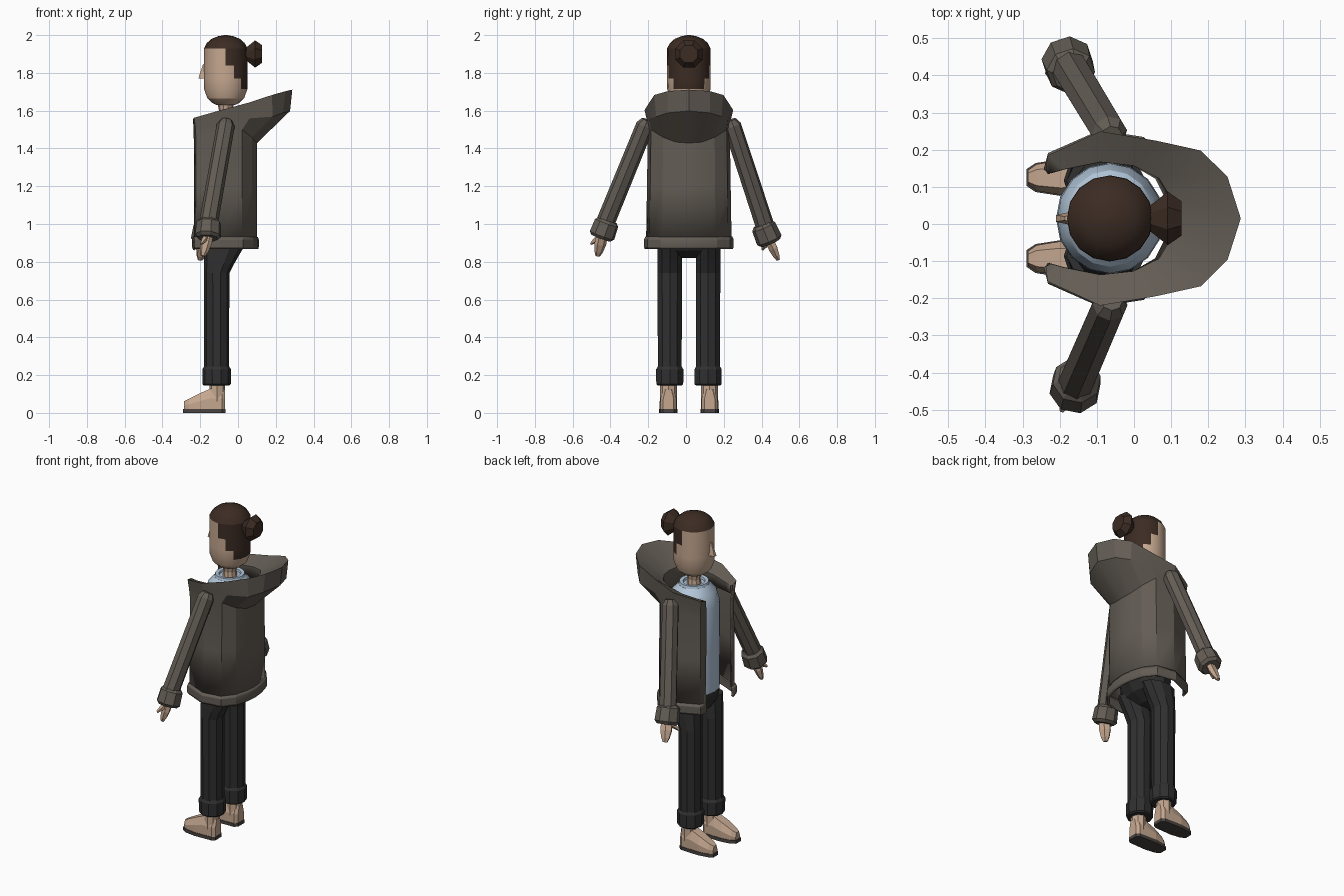
import bpy, bmesh, math
from mathutils import Vector

if "Cube" in bpy.data.objects:
    bpy.data.objects.remove(bpy.data.objects["Cube"])

CY = 0.015   # body centre line


def material(name, col):
    m = bpy.data.materials.new(name)
    m.diffuse_color = (*col, 1)
    m.use_nodes = True
    m.node_tree.nodes["Principled BSDF"].inputs["Base Color"].default_value = m.diffuse_color
    return m


SKIN = material("skin", (0.56, 0.39, 0.28))
HAIR = material("dark_hair", (0.045, 0.025, 0.017))
COAT = material("grey_brown_coat", (0.125, 0.108, 0.09))
PANTS = material("charcoal_trousers", (0.029, 0.029, 0.029))
SHIRT = material("pale_blue_shirt", (0.45, 0.57, 0.70))
SOLE = material("dark_sole", (0.065, 0.055, 0.05))


def loft(name, rings, mats, closed=True, cap=True, smooth=None, rule=None):
    """Skin a list of equal-length point rings."""
    bm = bmesh.new()
    rows = [[bm.verts.new(p) for p in r] for r in rings]
    n = len(rows[0])
    for a, b in zip(rows, rows[1:]):
        for i in range(n if closed else n - 1):
            j = (i + 1) % n
            bm.faces.new((a[i], a[j], b[j], b[i]))
    if cap:
        bm.faces.new(rows[0])
        bm.faces.new(rows[-1])
    bmesh.ops.recalc_face_normals(bm, faces=bm.faces)
    if rule:
        for f in bm.faces:
            f.material_index = rule(f.calc_center_median())
    me = bpy.data.meshes.new(name)
    bm.to_mesh(me)
    bm.free()
    for m in mats:
        me.materials.append(m)
    ob = bpy.data.objects.new(name, me)
    bpy.context.collection.objects.link(ob)
    if smooth:
        bpy.ops.object.select_all(action='DESELECT')
        ob.select_set(True)
        bpy.context.view_layer.objects.active = ob
        bpy.ops.object.shade_smooth_by_angle(angle=math.radians(smooth))
    return ob


def stack(name, rows, sides, mats, **kw):
    """Upright body from rows of (z, centre x, centre y, radius x, radius y)."""
    rings = []
    for z, cx, cy, rx, ry in rows:
        angs = [2 * math.pi * i / sides for i in range(sides)]
        rings.append([(cx + rx * math.cos(a), cy + ry * math.sin(a), z) for a in angs])
    return loft(name, rings, mats, **kw)


def limb(name, a, b, rows, sides, mat, flat=1.0):
    """Tapered limb from a to b, rows of (fraction along, radius)."""
    a, b = Vector(a), Vector(b)
    q = (b - a).to_track_quat('Z', 'Y')
    rings = []
    for t, r in rows:
        c = a.lerp(b, t)
        angs = [2 * math.pi * (i + 0.5) / sides for i in range(sides)]
        rings.append([c + q @ Vector((r * math.cos(g), flat * r * math.sin(g), 0)) for g in angs])
    return loft(name, rings, [mat])


# Head: hair is chosen by height and by angle from the back
HX = -0.065


def hair_rule(c):
    ang = math.degrees(abs(math.atan2(c.y - CY, c.x - HX)))
    if c.z > 1.93:
        return 1
    limit = 90 if c.z > 1.84 else 67.5 if c.z > 1.77 else 45 if c.z > 1.715 else 0
    return int(ang < limit)


head_rows = [(1.63, .05), (1.64, .07), (1.665, .097), (1.715, .115), (1.77, .116), (1.84, .116),
             (1.93, .115), (1.958, .1), (1.98, .075), (1.994, .04), (2.0, .008)]
stack("head", [(z, HX, CY, r, r) for z, r in head_rows], 16, [SKIN, HAIR], smooth=25, rule=hair_rule)
stack("neck", [(1.54, HX, CY, .045, .045), (1.60, HX, CY, .036, .036), (1.65, HX, CY, .045, .045)], 10, [SKIN])

# Nose wedge
loft("nose", [[(-.17, CY - .018, 1.77), (-.21, CY - .009, 1.77), (-.21, CY + .009, 1.77), (-.17, CY + .018, 1.77)],
              [(-.17, CY - .01, 1.85), (-.186, CY - .005, 1.845), (-.186, CY + .005, 1.845), (-.17, CY + .01, 1.85)]],
     [SKIN])

# Hair bun
limb("hair_bun", (.035, CY, 1.90), (.128, CY, 1.90), [(0, .035), (.15, .042), (.6, .078), (1, .05)], 8, HAIR)

# Shirt with a low round collar
stack("shirt", [(.94, HX, CY, .142, .15), (1.2, HX, CY, .145, .15), (1.46, HX, CY, .142, .148),
                (1.53, HX, CY, .12, .13), (1.57, HX, CY, .085, .09)], 16, [SHIRT], smooth=25)
stack("shirt_collar", [(1.55, HX, CY, .09, .095), (1.585, HX, CY, .08, .085), (1.583, HX, CY, .06, .065),
                       (1.56, HX, CY, .055, .06)], 16, [SHIRT])

# Open coat and hood: half sections (x, half width, z) from front edge to centre back
BODY = [(-.23, .125), (-.22, .165), (-.09, .222), (.02, .205), (.07, .14), (.09, .07), (.097, 0)]


def body_row(z, s, k=1.0):
    return [(HX + (x - HX) * s, w * s * k, z) for x, w in BODY]


coat_rows = [
    body_row(.93, 1.0),
    body_row(1.2, 1.0, .98),
    [(x, w * .96, z) for (x, w), z in zip(BODY, (1.44, 1.45, 1.49, 1.50, 1.46, 1.435, 1.43))],
    [(-.232, .125, 1.50), (-.222, .165, 1.51), (-.09, .218, 1.55), (.06, .205, 1.56),
     (.18, .17, 1.57), (.235, .11, 1.59), (.272, 0, 1.60)],
    [(-.235, .13, 1.552), (-.23, .168, 1.56), (-.09, .232, 1.60), (.06, .207, 1.64),
     (.18, .18, 1.68), (.25, .11, 1.70), (.285, 0, 1.708)],
    [(-.225, .125, 1.545), (-.19, .135, 1.55), (-.09, .155, 1.565), (.0, .145, 1.58),
     (.07, .11, 1.59), (.10, .06, 1.595), (.11, 0, 1.595)],
    [(-.225, .125, 1.50), (-.19, .135, 1.50), (-.09, .155, 1.50), (.0, .145, 1.50),
     (.06, .11, 1.50), (.085, .06, 1.50), (.09, 0, 1.50)],
]


def mirrored(row):
    left = [(x, CY - w, z) for x, w, z in row]
    right = [(x, CY + w, z) for x, w, z in row[-2::-1]]
    return left + right


def coat_part(name, rows, thick):
    ob = loft(name, [mirrored(r) for r in rows], [COAT], closed=False, cap=False, smooth=20)
    mod = ob.modifiers.new("cloth_thickness", 'SOLIDIFY')
    mod.thickness = thick
    mod.offset = 0


coat_part("coat_and_hood", coat_rows, .008)
coat_part("coat_hem", [body_row(.87, 1.02), body_row(.88, 1.04), body_row(.915, 1.04), body_row(.93, 1.01)], .014)

# Sleeves, cuffs and hands
arms = {
    "right": ((-.06, -.205, 1.55), (-.157, -.43, 1.0), (-.153, -.415, 1.02), (-.16, -.45, .925),
              (-.185, -.467, .83), (-.195, -.503, .895)),
    "left": ((-.06, .235, 1.55), (-.175, .425, .97), (-.168, .405, 1.0), (-.182, .447, .90),
             (-.2, .488, .81), (-.235, .405, .865)),
}
for side, (sh, wr, c0, c1, tip, thumb) in arms.items():
    limb(side + "_sleeve", sh, wr, [(0, .03), (.05, .048), (1, .05)], 8, COAT)
    limb(side + "_cuff", c0, c1, [(0, .052), (.15, .066), (.85, .07), (1, .055)], 8, COAT)
    base = Vector(c0).lerp(Vector(c1), .8)
    limb(side + "_hand", base, tip, [(0, .034), (.45, .036), (.8, .026), (1, .014)], 6, SKIN, .7)
    limb(side + "_thumb", base, thumb, [(0, .018), (.6, .015), (1, .007)], 5, SKIN)

# Trousers: hips, legs and turned-up cuffs
stack("hips", [(.82, -.105, CY, .05, .09), (.86, -.08, CY, .1, .155), (.91, -.07, CY, .125, .165),
               (.96, HX, CY, .13, .14)], 12, [PANTS])
for side, y in (("right", -.086), ("left", .117)):
    stack(side + "_leg", [(.17, -.113, y, .066, .066), (.74, -.113, y, .067, .068), (.79, -.1, y, .08, .068),
                          (.88, -.075, y, .107, .068)], 10, [PANTS])
    stack(side + "_leg_cuff", [(.145, -.113, y, .067, .067), (.152, -.113, y, .075, .075),
                               (.23, -.113, y, .076, .076), (.245, -.113, y, .067, .067)], 10, [PANTS])
    # Ankle, foot and sole
    fy = y - .007 if side == "right" else y + .008
    stack(side + "_ankle", [(.06, -.11, fy, .042, .045), (.18, -.11, fy, .042, .045)], 8, [SKIN])
    foot = []
    for x, w, h in ((-.285, .02, .062), (-.262, .036, .074), (-.2, .046, .105), (-.145, .044, .128),
                    (-.085, .042, .128), (-.068, .028, .12)):
        foot.append([(x, fy - w, .018), (x, fy - w, .6 * h), (x, fy - .6 * w, h),
                     (x, fy + .6 * w, h), (x, fy + w, .6 * h), (x, fy + w, .018)])
    loft(side + "_foot", foot, [SKIN])
    outline = [(-.29, .022), (-.265, .039), (-.2, .049), (-.085, .045), (-.066, .03)]
    edge = [(x, fy - w) for x, w in outline] + [(x, fy + w) for x, w in outline[::-1]]
    loft(side + "_sole", [[(x, yy, z) for x, yy in edge] for z in (0, .02)], [SOLE])
